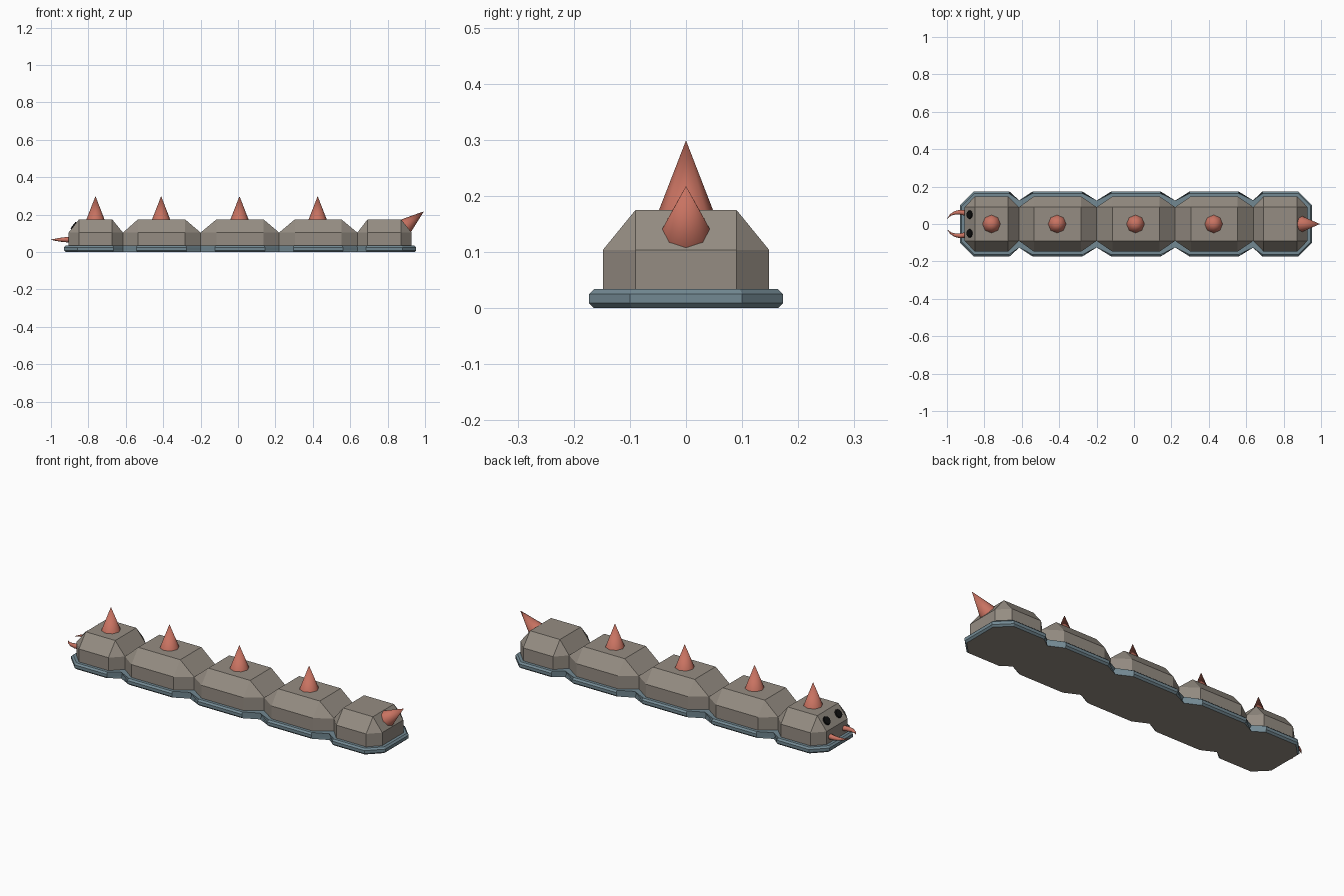
import bpy, bmesh, math
from mathutils import Vector

if "Cube" in bpy.data.objects:
    bpy.data.objects.remove(bpy.data.objects["Cube"])


def material(name, rgb):
    m = bpy.data.materials.new(name)
    m.diffuse_color = (*rgb, 1)
    m.use_nodes = True
    m.node_tree.nodes["Principled BSDF"].inputs["Base Color"].default_value = m.diffuse_color
    return m


STONE = material("stone", (0.30, 0.265, 0.225))
SLATE = material("slate", (0.17, 0.25, 0.29))
CORAL = material("coral", (0.58, 0.17, 0.12))
BLACK = material("black", (0.005, 0.005, 0.005))


def finish(bm, name, *mats, smooth=False):
    bmesh.ops.remove_doubles(bm, verts=bm.verts, dist=0.0005)
    bmesh.ops.recalc_face_normals(bm, faces=bm.faces)
    me = bpy.data.meshes.new(name)
    bm.to_mesh(me)
    bm.free()
    for m in mats:
        me.materials.append(m)
    ob = bpy.data.objects.new(name, me)
    bpy.context.collection.objects.link(ob)
    if smooth:
        bpy.ops.object.select_all(action='DESELECT')
        ob.select_set(True)
        bpy.context.view_layer.objects.active = ob
        bpy.ops.object.shade_smooth_by_angle(angle=math.radians(60))
    return ob


def loft(rings):
    """Skin a stack of equal-length point rings and cap both ends."""
    bm = bmesh.new()
    vs = [[bm.verts.new(p) for p in r] for r in rings]
    n = len(vs[0])
    for a, b in zip(vs, vs[1:]):
        for i in range(n):
            j = (i + 1) % n
            bm.faces.new((a[i], a[j], b[j], b[i]))
    bm.faces.new(vs[0])
    bm.faces.new(vs[-1])
    return bm


def cone(name, base, direction, radius, length):
    bm = bmesh.new()
    bmesh.ops.create_cone(bm, cap_ends=True, segments=8, radius1=radius,
                          radius2=0, depth=length)
    d = Vector(direction).normalized()
    rot = d.to_track_quat('Z', 'Y')
    for v in bm.verts:
        v.co = rot @ (v.co + Vector((0, 0, length / 2))) + Vector(base)
    return finish(bm, name, CORAL, smooth=True)


# Body segments: (start, shoulder start, shoulder end, end) along x
SEGMENTS = [(-0.906, -0.85, -0.673, -0.615),
            (-0.615, -0.535, -0.283, -0.2),
            (-0.2, -0.115, 0.136, 0.22),
            (0.22, 0.304, 0.553, 0.638),
            (0.638, 0.693, 0.872, 0.928)]
INNER, OUTER = 0.09, 0.148

for k, (x0, a, b, x1) in enumerate(SEGMENTS):
    octagon = [(x0, -INNER), (a, -OUTER), (b, -OUTER), (x1, -INNER),
               (x1, INNER), (b, OUTER), (a, OUTER), (x0, INNER)]
    top = [(min(max(x, a), b), max(-INNER, min(INNER, y))) for x, y in octagon]
    rings = [[(x, y, z) for x, y in ring]
             for ring, z in ((octagon, 0.03), (octagon, 0.104), (top, 0.175))]
    finish(loft(rings), f"body_segment_{k + 1}", STONE)

# Base skirt following the segments, with chamfered rims
side = [(-0.93, 0.1)]
for k, (x0, a, b, x1) in enumerate(SEGMENTS):
    side += [(a - 0.008, 0.173), (b + 0.008, 0.173)]
    side.append((x1, 0.114) if k < 4 else (0.953, 0.1))
outline = [(x, -y) for x, y in side] + side[::-1]
bm = loft([[(x, y, z) for x, y in outline] for z in (0, 0.034)])
rims = [e for e in bm.edges if abs(e.verts[0].co.z - e.verts[1].co.z) < 0.001]
bmesh.ops.bevel(bm, geom=rims, offset=0.009, segments=1, affect='EDGES')
for f in bm.faces:
    if f.calc_center_median().z < 0.001:
        f.material_index = 1
finish(bm, "base_skirt", SLATE, STONE)

# Back spikes and tail spike
for k, x in enumerate((-0.762, -0.411, 0.008, 0.426)):
    cone(f"back_spike_{k + 1}", (x, 0, 0.17), (0, 0, 1), 0.05, 0.129)
cone("tail_spike", (0.895, 0, 0.138), (0.77, 0, 0.62), 0.044, 0.127)

# Eyes and curved pincers on the head
slope = Vector((-0.071, 0, 0.056)).normalized()
pincer = [(-0.895, 0.058, 0.015), (-0.93, 0.063, 0.013), (-0.957, 0.06, 0.0095),
          (-0.98, 0.049, 0.005), (-0.999, 0.029, 0.0006)]
for label, s in (("left", -1), ("right", 1)):
    bm = bmesh.new()
    bmesh.ops.create_cone(bm, cap_ends=True, segments=16, radius1=0.025,
                          radius2=0.021, depth=0.012)
    rot = slope.to_track_quat('Z', 'Y')
    for v in bm.verts:
        v.co = rot @ v.co + Vector((-0.878, 0.05 * s, 0.14))
    finish(bm, f"{label}_eye", BLACK)

    rings = []
    for i, (x, y, r) in enumerate(pincer):
        p, q = pincer[max(i - 1, 0)], pincer[min(i + 1, 4)]
        t = Vector((q[0] - p[0], q[1] - p[1])).normalized()
        ring = []
        for j in range(8):
            u = r * math.cos(j * math.pi / 4)
            w = r * math.sin(j * math.pi / 4)
            ring.append((x - t.y * u, s * (y + t.x * u), 0.066 + w))
        rings.append(ring)
    finish(loft(rings), f"{label}_pincer", CORAL, smooth=True)
